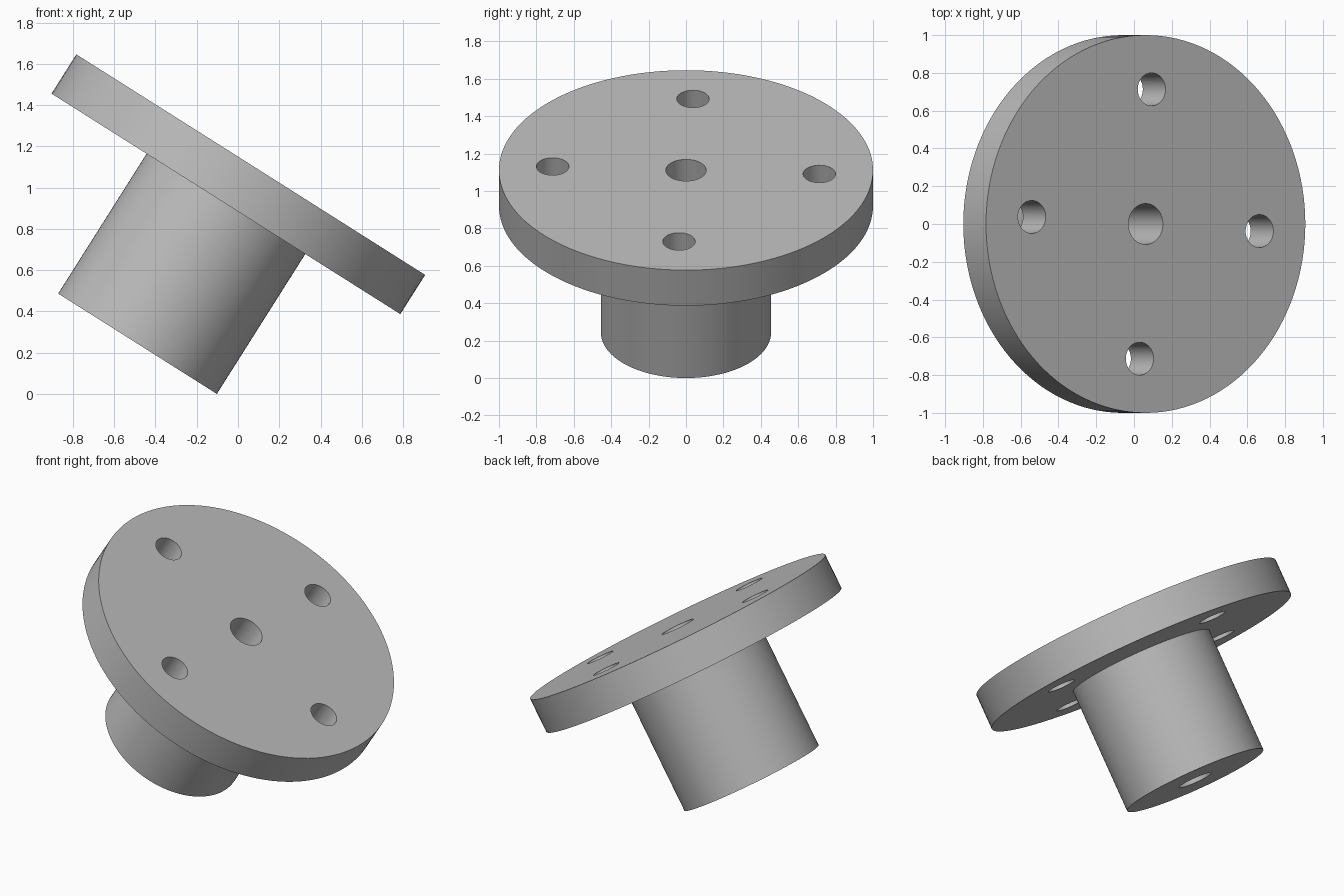
import bpy
import bmesh
from math import cos, sin, pi, radians
from mathutils import Matrix, Vector

if "Cube" in bpy.data.objects:
    bpy.data.objects.remove(bpy.data.objects["Cube"], do_unlink=True)

SEGMENTS = 128
DISC_R, HUB_R, BORE_R, BOLT_R = 1.0, 0.455, 0.108, 0.087
HUB_H, TOTAL_H = 0.802, 1.027
BOLT_CIRCLE, BOLT_TURN = 0.714, radians(-3)
TILT = radians(32.3)

steel = bpy.data.materials.new("plain grey")
steel.use_nodes = True
grey = (0.5, 0.5, 0.5, 1)
steel.diffuse_color = grey
steel.node_tree.nodes["Principled BSDF"].inputs["Base Color"].default_value = grey


def make_object(name, bm):
    bmesh.ops.recalc_face_normals(bm, faces=bm.faces[:])
    mesh = bpy.data.meshes.new(name)
    bm.to_mesh(mesh)
    bm.free()
    mesh.materials.append(steel)
    obj = bpy.data.objects.new(name, mesh)
    bpy.context.collection.objects.link(obj)
    return obj


# Disc, hub and through bore: one closed profile turned around the axis
profile = [(BORE_R, 0), (HUB_R, 0), (HUB_R, HUB_H),
           (DISC_R, HUB_H), (DISC_R, TOTAL_H), (BORE_R, TOTAL_H)]
bm = bmesh.new()
rings = []
for i in range(SEGMENTS):
    a = 2 * pi * i / SEGMENTS
    rings.append([bm.verts.new((r * cos(a), r * sin(a), z)) for r, z in profile])
for i in range(SEGMENTS):
    here, there = rings[i], rings[(i + 1) % SEGMENTS]
    for j in range(len(profile)):
        k = (j + 1) % len(profile)
        bm.faces.new((here[j], there[j], there[k], here[k]))
flange = make_object("flange_with_hub", bm)

# Four bolt holes through the disc
bm = bmesh.new()
for i in range(4):
    a = BOLT_TURN + i * pi / 2
    spot = Vector((BOLT_CIRCLE * cos(a), BOLT_CIRCLE * sin(a), HUB_H + 0.1))
    bmesh.ops.create_cone(bm, cap_ends=True, segments=48, radius1=BOLT_R,
                          radius2=BOLT_R, depth=0.6, matrix=Matrix.Translation(spot))
cutter = make_object("bolt_hole_cutter", bm)
cutter.hide_render = True

holes = flange.modifiers.new("bolt_holes", "BOOLEAN")
holes.operation = "DIFFERENCE"
holes.solver = "EXACT"
holes.object = cutter
bpy.ops.object.select_all(action="DESELECT")
bpy.context.view_layer.objects.active = flange
flange.select_set(True)
bpy.ops.object.modifier_apply(modifier=holes.name)
bpy.data.objects.remove(cutter, do_unlink=True)

# Tilt the axis towards +x and rest the hub edge on the ground
base = Vector((-0.487, 0, HUB_R * sin(TILT)))
flange.data.transform(Matrix.Translation(base) @ Matrix.Rotation(TILT, 4, "Y"))
bpy.ops.object.shade_smooth_by_angle(angle=radians(30))
